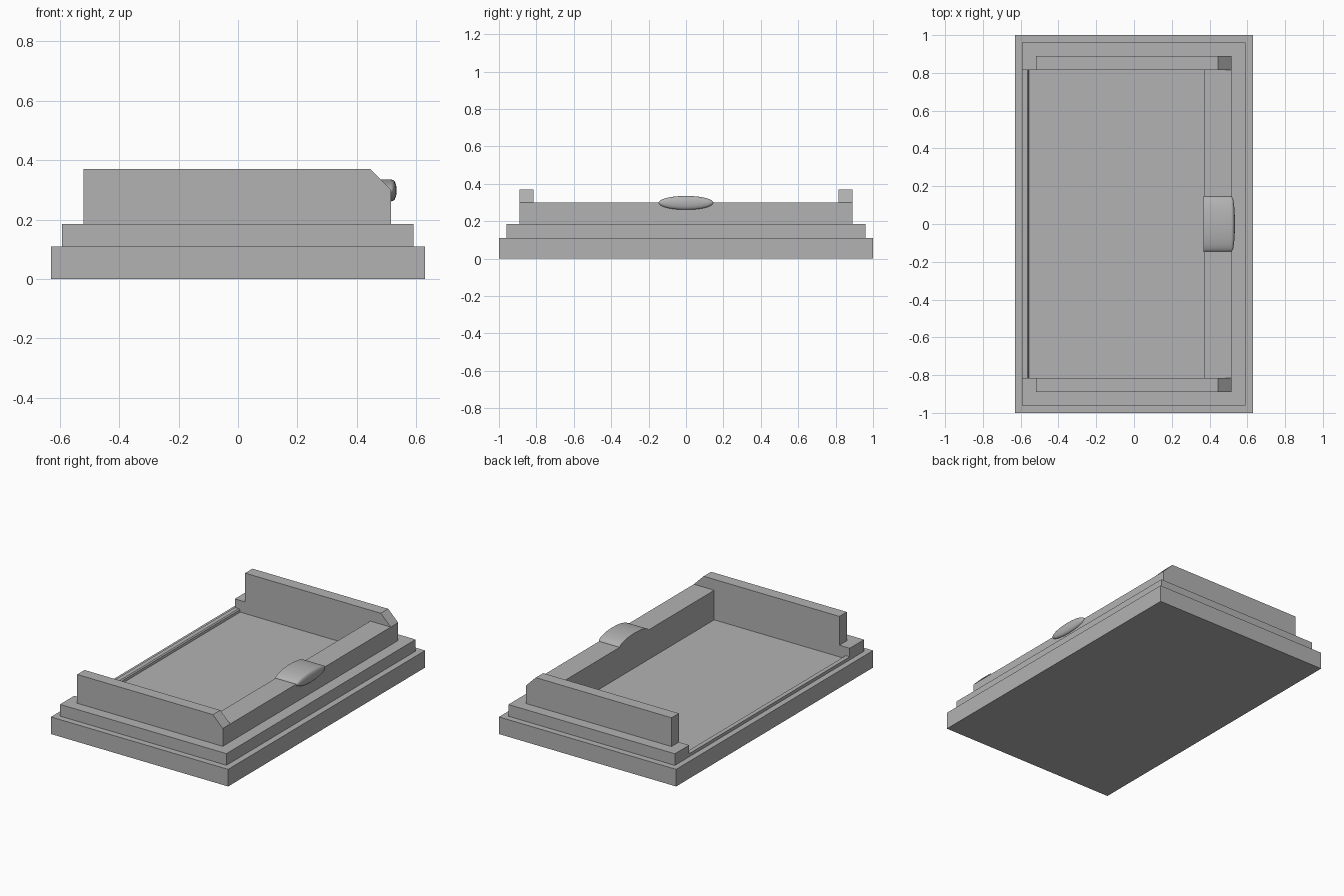
import bpy, bmesh, math

if "Cube" in bpy.data.objects:
    bpy.data.objects.remove(bpy.data.objects["Cube"], do_unlink=True)

grey = bpy.data.materials.new("plain grey")
grey.use_nodes = True
colour = (0.45, 0.45, 0.45, 1)
grey.diffuse_color = colour
grey.node_tree.nodes["Principled BSDF"].inputs["Base Color"].default_value = colour


def finish(name, bm):
    bmesh.ops.recalc_face_normals(bm, faces=bm.faces[:])
    mesh = bpy.data.meshes.new(name)
    bm.to_mesh(mesh)
    bm.free()
    mesh.materials.append(grey)
    ob = bpy.data.objects.new(name, mesh)
    bpy.context.collection.objects.link(ob)
    return ob


def prism(name, points, start, end, axis):
    """Extrude an outline along z (points are x, y) or y (points are x, z)."""
    bm = bmesh.new()
    place = (lambda a, b: (a, b, start)) if axis == "z" else (lambda a, b: (a, start, b))
    face = bm.faces.new([bm.verts.new(place(a, b)) for a, b in points])
    new = bmesh.ops.extrude_face_region(bm, geom=[face])["geom"]
    shift = (0, 0, end - start) if axis == "z" else (0, end - start, 0)
    bmesh.ops.translate(bm, verts=[v for v in new if isinstance(v, bmesh.types.BMVert)], vec=shift)
    return finish(name, bm)


def rect(x0, x1, y0, y1):
    return [(x0, y0), (x1, y0), (x1, y1), (x0, y1)]


INNER, OUTER = 0.815, 0.89      # side wall faces
FLOOR, STEP, RIM, TOP = 0.11, 0.185, 0.30, 0.37

# Plinth, whose top is also the tray floor
prism("base_plinth", rect(-0.63, 0.63, -1, 1), 0, FLOOR, "z")

# Stepped frame, open on one side
prism("step_frame", [(-0.593, -0.96), (0.59, -0.96), (0.59, 0.96), (-0.593, 0.96),
                     (-0.593, INNER), (0.37, INNER), (0.37, -INNER), (-0.593, -INNER)],
      FLOOR, STEP, "z")

# Low lip across the open side
prism("floor_lip", [(-0.593, FLOOR), (-0.555, FLOOR), (-0.558, 0.124),
                    (-0.565, 0.13), (-0.593, 0.13)], -INNER, INNER, "y")

# Side walls with one clipped corner
for side, name in ((1, "rear_wall"), (-1, "front_wall")):
    prism(name, [(-0.52, STEP), (0.515, STEP), (0.515, RIM), (0.445, TOP), (-0.52, TOP)],
          side * INNER, side * OUTER, "y")

# Lower end wall between the side walls
prism("end_wall", rect(0.37, 0.515, -INNER, INNER), STEP, RIM, "z")

# Oval handle with a domed end
bm = bmesh.new()
SEGMENTS = 64
rings = []
for x, s in ((0.369, 1), (0.511, 1), (0.517, 0.985), (0.522, 0.95),
             (0.527, 0.84), (0.531, 0.6), (0.534, 0.25)):
    rings.append([bm.verts.new((x, 0.147 * s * math.cos(t), 0.298 + 0.037 * s * math.sin(t)))
                  for t in (2 * math.pi * i / SEGMENTS for i in range(SEGMENTS))])
for a, b in zip(rings, rings[1:]):
    for i in range(SEGMENTS):
        j = (i + 1) % SEGMENTS
        bm.faces.new((a[i], a[j], b[j], b[i]))
bm.faces.new(rings[0])
bm.faces.new(rings[-1])
handle = finish("oval_handle", bm)
bpy.ops.object.select_all(action="DESELECT")
handle.select_set(True)
bpy.context.view_layer.objects.active = handle
bpy.ops.object.shade_smooth_by_angle(angle=math.radians(40))
